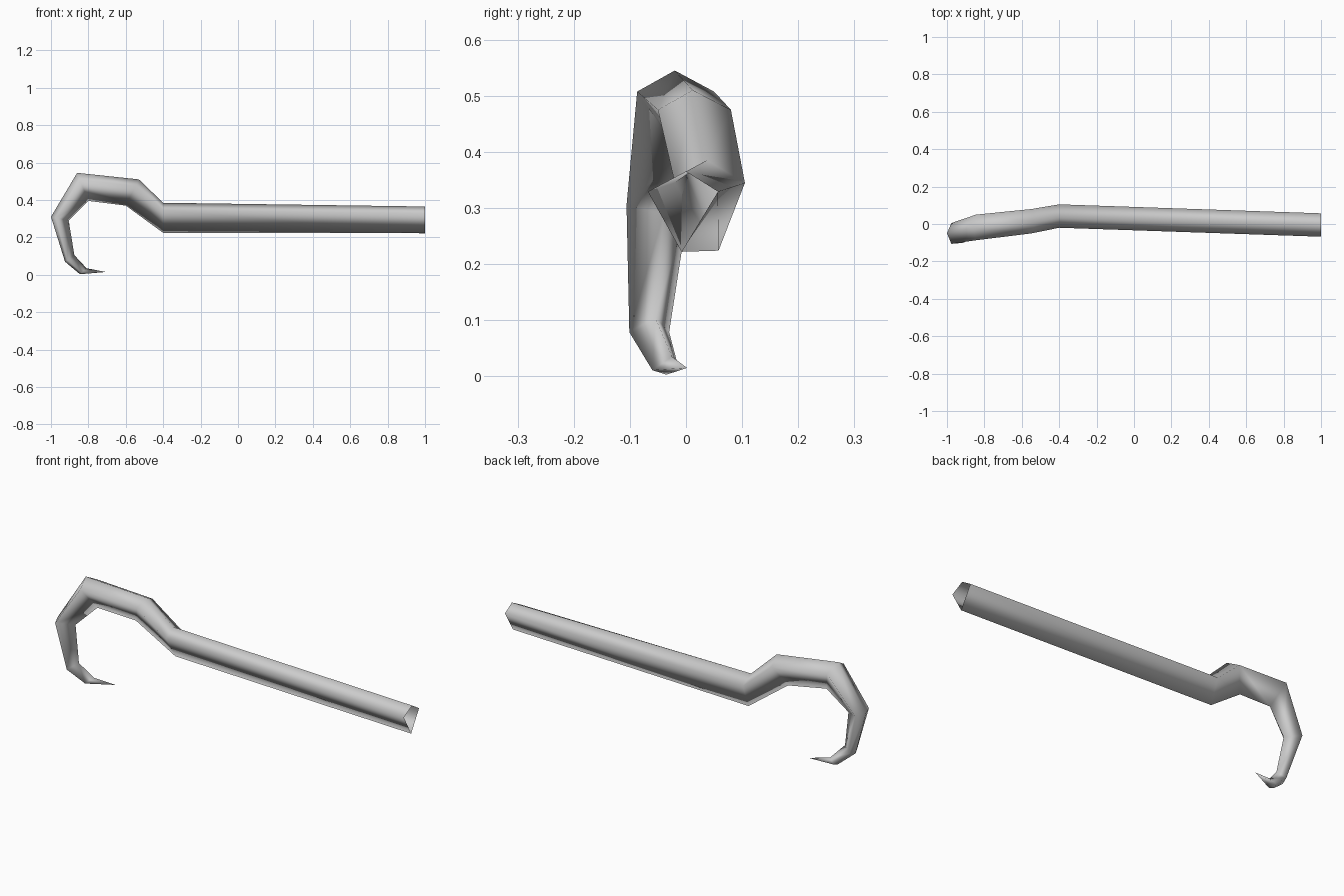
import bpy
import bmesh
from mathutils import Vector

cube = bpy.data.objects.get("Cube")
if cube:
    bpy.data.objects.remove(cube, do_unlink=True)

# Plain grey metal
metal = bpy.data.materials.new("grey_metal")
metal.use_nodes = True
grey = (0.6, 0.6, 0.6, 1.0)
metal.diffuse_color = grey
metal.node_tree.nodes["Principled BSDF"].inputs["Base Color"].default_value = grey

# Kite-shaped sections: outer ridge, inner ridge, then y of the two side corners
SECTIONS = [
    ((1.0, 0.0, 0.365), (1.0, -0.008, 0.222), -0.068, 0.057),
    ((-0.4, 0.037, 0.385), (-0.4, 0.058, 0.224), -0.02, 0.105),
    ((-0.53, 0.012, 0.51), (-0.6, 0.02, 0.37), -0.05, 0.08),
    ((-0.86, -0.02, 0.545), (-0.8, -0.01, 0.395), -0.087, 0.05),
    ((-1.0, -0.05, 0.31), (-0.905, -0.04, 0.29), -0.106, 0.005),
    ((-0.925, -0.07, 0.07), (-0.875, -0.055, 0.105), -0.101, -0.03),
    ((-0.845, -0.035, 0.003), (-0.81, -0.025, 0.035), -0.06, -0.012),
]
TIP = (-0.705, 0.002, 0.015)


def add_section(bm, outer, inner, front_y, back_y):
    """Side corners sit a quarter of the way from the outer to the inner ridge."""
    outer, inner = Vector(outer), Vector(inner)
    side = outer.lerp(inner, 0.25)
    corners = (outer, (side.x, back_y, side.z), inner, (side.x, front_y, side.z))
    return [bm.verts.new(c) for c in corners]


# Open-ended shaft running into the hook and its pointed tip
bm = bmesh.new()
rings = [add_section(bm, *s) for s in SECTIONS]
for a, b in zip(rings, rings[1:]):
    for i in range(4):
        j = (i + 1) % 4
        bm.faces.new((a[i], a[j], b[j], b[i]))
tip = bm.verts.new(TIP)
last = rings[-1]
for i in range(4):
    bm.faces.new((last[i], last[(i + 1) % 4], tip))
bmesh.ops.recalc_face_normals(bm, faces=bm.faces)
for face in bm.faces:
    face.smooth = True

mesh = bpy.data.meshes.new("hooked_rod")
bm.to_mesh(mesh)
bm.free()
mesh.materials.append(metal)
rod = bpy.data.objects.new("hooked_rod", mesh)
bpy.context.collection.objects.link(rod)
